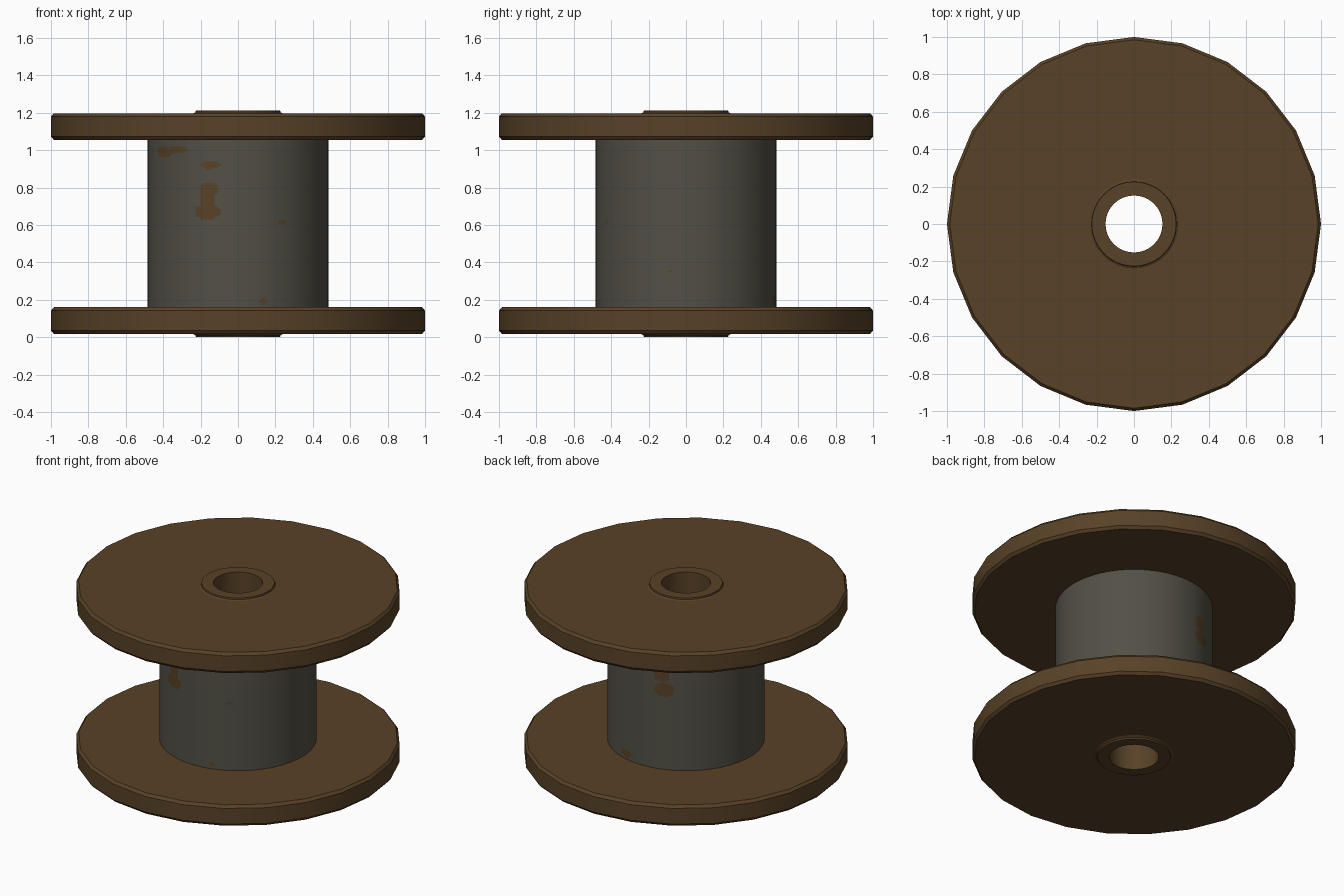
import bpy, bmesh, math

if "Cube" in bpy.data.objects:
    bpy.data.objects.remove(bpy.data.objects["Cube"])


def material(name, rgb):
    m = bpy.data.materials.new(name)
    m.diffuse_color = (*rgb, 1)
    m.use_nodes = True
    m.node_tree.nodes["Principled BSDF"].inputs["Base Color"].default_value = m.diffuse_color
    return m


brown = material("rust brown", (0.098, 0.054, 0.020))
grey = material("worn grey", (0.085, 0.080, 0.060))


def lathe(name, profile, sides, mats, closed=True, rule=None):
    """Spin a (radius, z) profile round the z axis."""
    bm = bmesh.new()
    rings = []
    for i in range(sides):
        a = 2 * math.pi * i / sides
        rings.append([bm.verts.new((r * math.cos(a), r * math.sin(a), z)) for r, z in profile])
    n = len(profile)
    for i in range(sides):
        p, q = rings[i], rings[(i + 1) % sides]
        for j in range(n if closed else n - 1):
            k = (j + 1) % n
            f = bm.faces.new((p[j], q[j], q[k], p[k]))
            if rule:
                f.material_index = rule(f.calc_center_median())
    if closed:
        bmesh.ops.recalc_face_normals(bm, faces=bm.faces)
    me = bpy.data.meshes.new(name)
    bm.to_mesh(me)
    bm.free()
    ob = bpy.data.objects.new(name, me)
    bpy.context.collection.objects.link(ob)
    for m in mats:
        me.materials.append(m)
    bpy.ops.object.select_all(action='DESELECT')
    ob.select_set(True)
    bpy.context.view_layer.objects.active = ob
    bpy.ops.object.shade_smooth_by_angle(angle=math.radians(30))
    return ob


# End discs with chamfered rims
for name, z0, z1 in (("bottom_disc", 0.018, 0.160), ("top_disc", 1.055, 1.197)):
    lathe(name, [(0.20, z0), (0.985, z0), (1.0, z0 + 0.018),
                 (1.0, z1 - 0.018), (0.985, z1), (0.20, z1)], 24, [brown])

# Axle tube with small collars
H = 1.213
lathe("axle_tube", [(0.152, 0), (0.225, 0), (0.227, 0.010), (0.243, 0.019),
                    (0.243, H - 0.019), (0.227, H - 0.010), (0.225, H), (0.152, H)],
      48, [brown])

# Rust patches on the drum: angle (deg), height, half width (deg), half height
patches = [(250, 0.67, 9, 0.042), (250, 0.73, 5, 0.06), (251, 0.79, 6, 0.035),
           (252, 0.92, 6, 0.022), (215, 0.99, 8, 0.03), (228, 1.00, 8, 0.02),
           (299, 0.615, 2, 0.012), (286, 0.19, 2.5, 0.012), (350, 0.35, 1.5, 0.01),
           (109, 0.70, 8, 0.045), (107, 0.80, 6, 0.05), (76, 0.20, 6, 0.025)]


def rusty(c):
    a = math.degrees(math.atan2(c.y, c.x)) % 360
    return int(any(((a - pa) / w) ** 2 + ((c.z - pz) / h) ** 2 < 1
                   for pa, pz, w, h in patches))


# Winding drum, gridded so patches can be coloured by face
rows = 80
lathe("drum", [(0.484, 0.15 + 0.915 * j / rows) for j in range(rows + 1)],
      192, [grey, brown], closed=False, rule=rusty)
